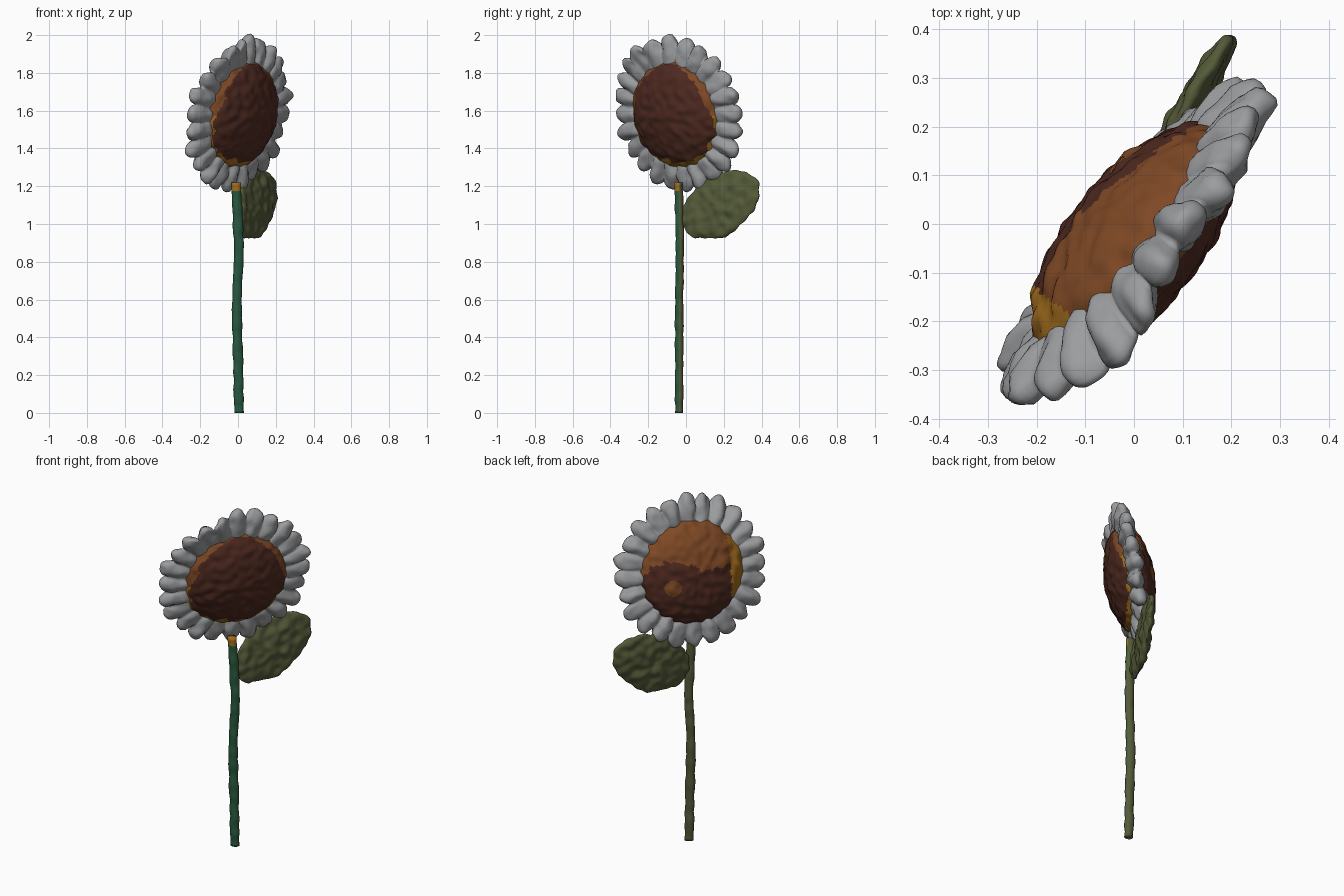
import bpy, bmesh, math
from mathutils import Vector, noise

if "Cube" in bpy.data.objects:
    bpy.data.objects.remove(bpy.data.objects["Cube"])

TAU = 2 * math.pi


def material(name, rgb):
    m = bpy.data.materials.new(name)
    m.diffuse_color = (*rgb, 1)
    m.use_nodes = True
    m.node_tree.nodes["Principled BSDF"].inputs["Base Color"].default_value = m.diffuse_color
    return m


GREY = material("petal_grey", (0.33, 0.335, 0.345))
BROWN = material("dark_brown", (0.075, 0.022, 0.014))
RUST = material("rust_orange", (0.21, 0.065, 0.018))
AMBER = material("amber", (0.36, 0.15, 0.012))
OLIVE = material("olive_green", (0.088, 0.103, 0.04))
TEAL = material("teal_green", (0.022, 0.1, 0.05))


def surface(name, fn, nu, nv, mats, wrap_v=False, rough=0.0, freq=20, rule=None):
    """Closed surface from fn(u, v); u always wraps, v wraps or is capped."""
    bm = bmesh.new()
    rows = nv if wrap_v else nv + 1
    g = [[bm.verts.new(fn(i / nu, j / nv)) for i in range(nu)] for j in range(rows)]
    for j in range(nv):
        a, b = g[j], g[(j + 1) % rows]
        for i in range(nu):
            k = (i + 1) % nu
            bm.faces.new((a[i], a[k], b[k], b[i]))
    if not wrap_v:
        bm.faces.new(g[0])
        bm.faces.new(g[-1])
    bmesh.ops.remove_doubles(bm, verts=bm.verts, dist=0.0002)
    bmesh.ops.recalc_face_normals(bm, faces=bm.faces)
    bm.normal_update()
    # hand-moulded lumps
    moves = [(v, v.normal * rough * noise.noise(v.co * freq)) for v in bm.verts]
    for v, d in moves:
        v.co += d
    for f in bm.faces:
        f.smooth = True
        if rule:
            f.material_index = rule(f)
    me = bpy.data.meshes.new(name)
    bm.to_mesh(me)
    bm.free()
    for m in mats:
        me.materials.append(m)
    ob = bpy.data.objects.new(name, me)
    bpy.context.collection.objects.link(ob)
    return ob


# Head frame: faces front right and nods slightly forward
C = Vector((0, -0.037, 1.583))
D = Vector((0.62, 0.785, 0)).normalized()
N0 = D.cross(Vector((0, 0, 1)))
TILT = math.radians(10.5)
U = Vector((0, 0, math.cos(TILT))) + N0 * math.sin(TILT)
N = D.cross(U)


def head(r, a, n):
    return C + D * (r * math.cos(a)) + U * (r * math.sin(a)) + N * n


# Scalloped petal ring, with a few petals curling forward at the upper left
PETALS = 24


def petal_ring(u, v):
    a, p = u * TAU, v * TAU
    wave = abs(math.cos(PETALS / 2 * a))
    k = round(a / TAU * PETALS) % PETALS
    outer = 0.372 + (0.05 + 0.008 * math.sin(k * 2.4)) * wave ** 0.7
    c, s = math.cos(p), math.sin(p)
    t = (c + 1) / 2
    r = 0.24 + (outer - 0.24) * t
    thick = (0.055 - 0.018 * t) * (0.65 + 0.35 * wave)
    n = thick * math.copysign(abs(s) ** 0.7, s)
    n += 0.014 * t * math.sin(k * 2.1) * wave
    n += 0.07 * t * t * math.exp(-((a - 2.1) / 0.3) ** 2)
    return head(r, a, n)


surface("petal_ring", petal_ring, 288, 24, [GREY], True, 0.012, 22)


# Domed seed disc, brown in front, rust and amber around the rim and back
def disc(u, v):
    a, p = u * TAU, (v - 0.5) * math.pi
    return head(0.292 * math.cos(p), a, 0.13 * math.sin(p))


def disc_colour(f):
    q = f.calc_center_median() - C
    x, y, n = q.dot(D), q.dot(U), q.dot(N)
    a = math.atan2(y, x)
    jag = 0.012 * noise.noise(q * 25)
    if n > 0:
        if n > 0.058 + jag + 0.012 * math.sin(3 * a):
            return 0
        return 1 if y > 0 else 2
    if x < -0.2 and y > -0.16 + jag:
        return 2
    patch = math.hypot(x - 0.13, y + 0.06) < 0.045
    if y < 0.05 + 4 * jag + 0.03 * math.sin(14 * x) and not patch:
        return 0
    return 1


surface("seed_disc", disc, 128, 64, [BROWN, RUST, AMBER], False, 0.01, 24, disc_colour)

# Stem, teal in front and olive behind
PATH = [(0.006, -0.037, 0), (0.0, -0.036, 0.3), (-0.006, -0.036, 0.6),
        (0.006, -0.032, 0.85), (0.0, -0.034, 1.0), (-0.01, -0.04, 1.22)]


def stem(u, v):
    z = v * 1.22
    i = max(k for k in range(len(PATH) - 1) if PATH[k][2] <= z)
    p, q = Vector(PATH[i]), Vector(PATH[i + 1])
    c = p.lerp(q, (z - p.z) / (q.z - p.z))
    return c + Vector((0.026 * math.cos(u * TAU), 0.022 * math.sin(u * TAU), 0))


def stem_colour(f):
    if f.calc_center_median().z > 1.17 and f.normal.y < 0.3:
        return 2
    return 1 if f.normal.y < 0 else 0


surface("stem", stem, 24, 80, [OLIVE, TEAL, AMBER], False, 0.006, 18, stem_colour)


# Single broad leaf, sweeping back and to the right
def leaf(u, v):
    a, p = u * TAU, (v - 0.5) * math.pi
    r = math.cos(p)
    s, t = 0.232 * r * math.cos(a), 0.152 * r * math.sin(a)
    y = 0.182 + 0.82 * s - 0.57 * t
    z = 1.1 + 0.57 * s + 0.82 * t
    x = 0.195 * max(0, (y + 0.035) / 0.42) ** 1.2
    w = 0.03 * math.copysign(abs(math.sin(p)) ** 0.8, p)
    return Vector((x + 0.9 * w - 0.08 * t, y - 0.4 * w, z))


surface("leaf", leaf, 96, 48, [OLIVE], False, 0.014, 22)
